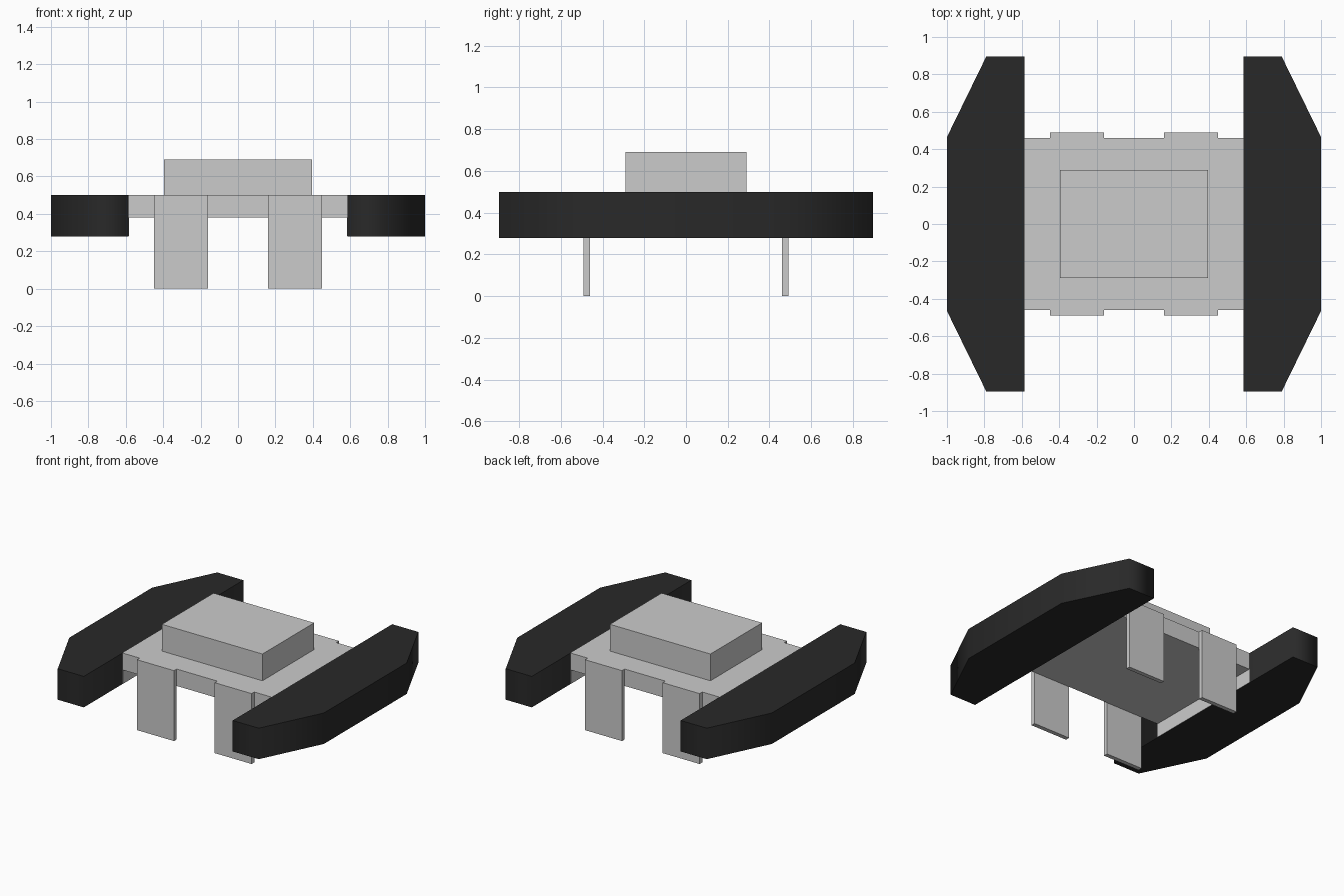
import bpy, bmesh

if "Cube" in bpy.data.objects:
    bpy.data.objects.remove(bpy.data.objects["Cube"])

dark = bpy.data.materials.new("dark_float")
dark.diffuse_color = (0.022, 0.022, 0.022, 1)
dark.use_nodes = True
dark.node_tree.nodes["Principled BSDF"].inputs["Base Color"].default_value = dark.diffuse_color


def prism(name, outline, z0, z1, mat=None, smooth_sides=False):
    """Extrude an XY outline (counter-clockwise) between two heights."""
    bm = bmesh.new()
    base = bm.faces.new([bm.verts.new((x, y, z0)) for x, y in outline])
    out = bmesh.ops.extrude_face_region(bm, geom=[base], use_keep_orig=True)
    top = [g for g in out["geom"] if isinstance(g, bmesh.types.BMVert)]
    bmesh.ops.translate(bm, verts=top, vec=(0, 0, z1 - z0))
    bmesh.ops.recalc_face_normals(bm, faces=bm.faces)
    bm.normal_update()
    if smooth_sides:
        for f in bm.faces:
            f.smooth = abs(f.normal.z) < 0.5
        for e in bm.edges:
            if any(abs(f.normal.z) > 0.5 for f in e.link_faces):
                e.smooth = False
    me = bpy.data.meshes.new(name)
    bm.to_mesh(me)
    bm.free()
    if mat:
        me.materials.append(mat)
    ob = bpy.data.objects.new(name, me)
    bpy.context.collection.objects.link(ob)
    return ob


def box(name, x0, x1, y0, y1, z0, z1):
    return prism(name, [(x0, y0), (x1, y0), (x1, y1), (x0, y1)], z0, z1)


# Central deck and raised block
box("deck", -0.585, 0.585, -0.46, 0.46, 0.38, 0.5)
box("raised_block", -0.395, 0.395, -0.29, 0.29, 0.5, 0.69)

for s, side in ((-1, "left"), (1, "right")):
    # Tapered side float
    half = [(0.585, -0.895), (0.79, -0.895), (1.0, -0.465),
            (1.0, 0.465), (0.79, 0.895), (0.585, 0.895)]
    prism(side + "_float", [(s * x, y) for x, y in half], 0.28, 0.5, dark, True)

    # Grey mounting plate on the inner face of the float, under the deck
    xs = sorted((s * 0.583, s * 0.6))
    box(side + "_mounting_plate", *xs, -0.46, 0.46, 0.281, 0.499)

    # Flat leg plates at front and back
    for t, end in ((-1, "front"), (1, "back")):
        xs = sorted((s * 0.16, s * 0.45))
        ys = sorted((t * 0.46, t * 0.49))
        box(f"{end}_{side}_leg", *xs, *ys, 0.0, 0.5)
